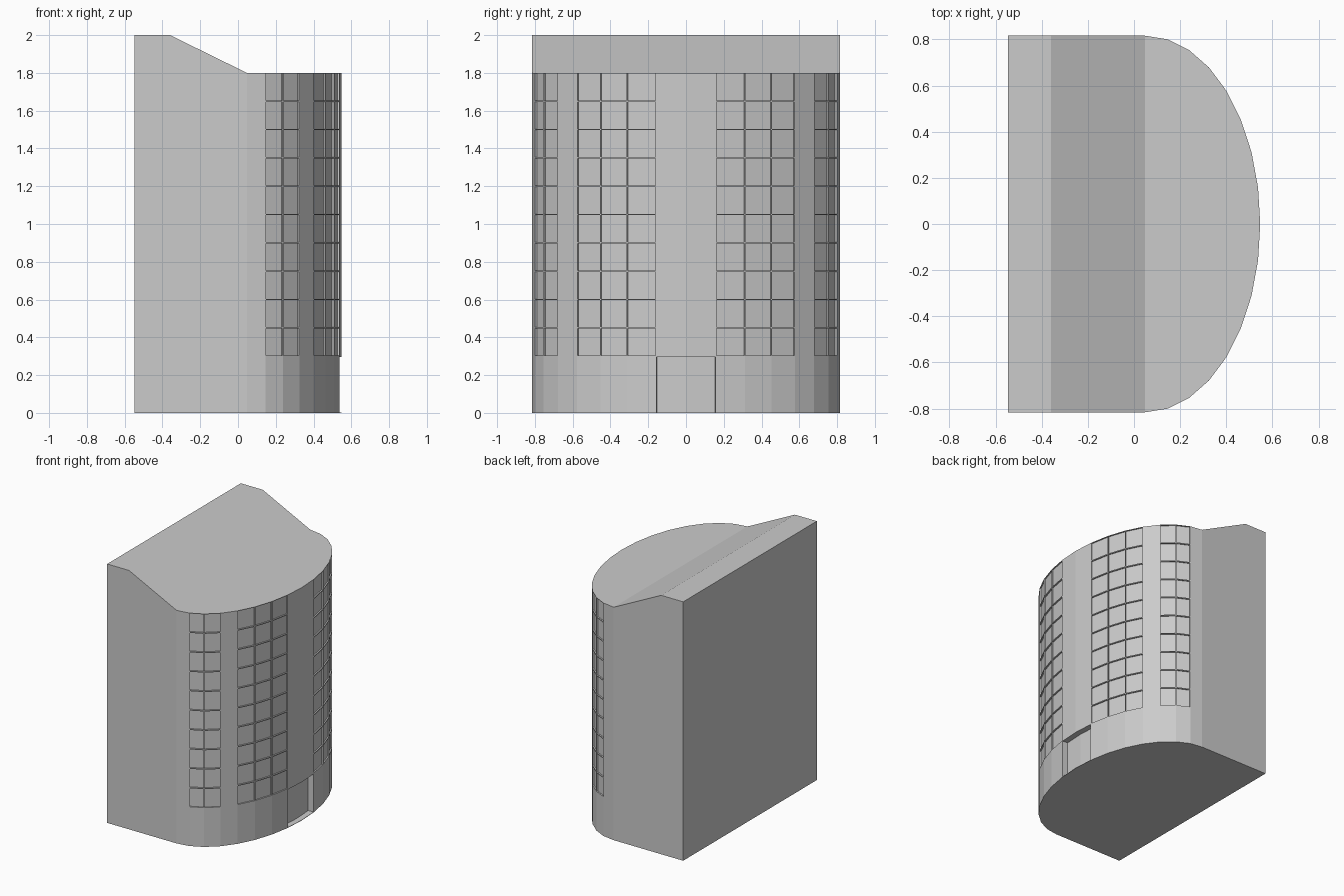
import bpy, bmesh, math

if "Cube" in bpy.data.objects:
    bpy.data.objects.remove(bpy.data.objects["Cube"])

N = 16                                   # facets of the curved facade
CX, A, B, BACK = 0.047, 0.5, 0.816, -0.547
LEVELS = [0.0] + [0.3 + 0.15 * i for i in range(11)]
TOP, RIDGE_Z, RIDGE_X = LEVELS[-1], 2.0, -0.36

bm = bmesh.new()

# Curved facade: half ellipse stacked in floors
grid = []
for z in LEVELS:
    ring = []
    for i in range(N + 1):
        t = -math.pi / 2 + math.pi * i / N
        ring.append(bm.verts.new((CX + A * math.cos(t), B * math.sin(t), z)))
    grid.append(ring)

windows, door = [], []
for r in range(len(LEVELS) - 1):
    for i in range(N):
        f = bm.faces.new((grid[r][i], grid[r][i + 1], grid[r + 1][i + 1], grid[r + 1][i]))
        k = min(i, N - 1 - i)            # facet index counted from either side
        if r > 0 and k in (1, 2, 4, 5, 6):
            windows.append(f)
        if r == 0 and k == 7:
            door.append(f)

# Straight rear block with the sloped parapet
rear = {}
for s in (-1, 1):
    rear[s] = [bm.verts.new((x, s * B, z)) for x, z in
               ((BACK, 0), (BACK, RIDGE_Z), (RIDGE_X, RIDGE_Z))]
    edge = [row[0 if s < 0 else N] for row in grid]
    bm.faces.new(rear[s] + edge[::-1])
L, R = rear[-1], rear[1]
bm.faces.new((L[0], L[1], R[1], R[0]))                       # back wall
bm.faces.new((L[1], L[2], R[2], R[1]))                       # parapet top
bm.faces.new((L[2], grid[-1][0], grid[-1][N], R[2]))         # slope
bm.faces.new(grid[-1])                                       # curved roof
bm.faces.new(grid[0] + [R[0], L[0]])                         # base
bmesh.ops.recalc_face_normals(bm, faces=bm.faces[:])
bm.normal_update()

# Recessed window panes with thin frames
bmesh.ops.inset_individual(bm, faces=windows, thickness=0.005, depth=0)
bm.normal_update()
bmesh.ops.inset_individual(bm, faces=windows, thickness=0, depth=-0.01)

# Recessed entrance
bmesh.ops.inset_region(bm, faces=door, thickness=0.003, depth=0, use_even_offset=True)
bm.normal_update()
bmesh.ops.inset_region(bm, faces=door, thickness=0, depth=-0.045, use_even_offset=True)

mesh = bpy.data.meshes.new("tower_building")
bm.to_mesh(mesh)
bm.free()
bpy.context.collection.objects.link(bpy.data.objects.new("tower_building", mesh))
